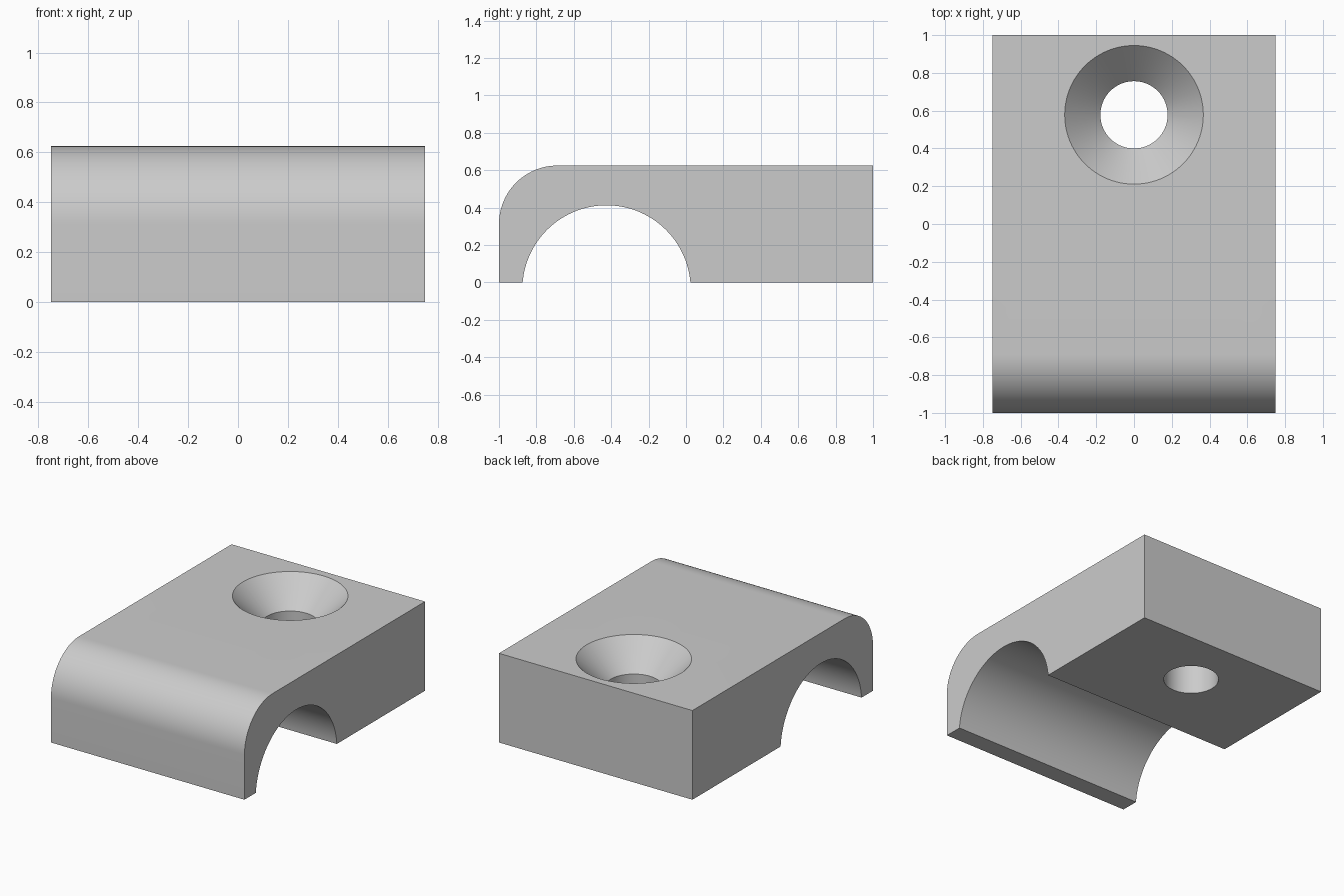
import bpy, bmesh
from math import radians, sin, cos, sqrt, asin, pi

old = bpy.data.objects.get("Cube")
if old:
    bpy.data.objects.remove(old, do_unlink=True)

WIDTH, HEIGHT = 1.5, 0.625
FILLET = HEIGHT / 2
ARCH_Y, ARCH_Z, ARCH_R = -0.425, -0.0375, 0.45
HOLE_Y, HOLE_R, SINK_R = 0.578, 0.178, 0.367

grey = bpy.data.materials.new("plain grey")
grey.use_nodes = True
grey.diffuse_color = (0.6, 0.6, 0.6, 1)
grey.node_tree.nodes["Principled BSDF"].inputs["Base Color"].default_value = (0.6, 0.6, 0.6, 1)


def arc(cy, cz, r, start, end, steps):
    angles = [start + (end - start) * i / steps for i in range(steps + 1)]
    return [(cy + r * cos(a), cz + r * sin(a)) for a in angles]


def make_object(name, bm):
    bmesh.ops.recalc_face_normals(bm, faces=bm.faces)
    mesh = bpy.data.meshes.new(name)
    bm.to_mesh(mesh)
    bm.free()
    mesh.materials.append(grey)
    ob = bpy.data.objects.new(name, mesh)
    bpy.context.collection.objects.link(ob)
    return ob


# Clamp body: side profile with rounded front edge and pipe arch, extruded across
tilt = asin(-ARCH_Z / ARCH_R)
profile = [(1, 0), (1, HEIGHT)]
profile += arc(-1 + FILLET, HEIGHT - FILLET, FILLET, pi / 2, pi, 24)
profile += [(-1, 0)]
profile += arc(ARCH_Y, ARCH_Z, ARCH_R, pi - tilt, tilt, 64)
bm = bmesh.new()
side = bm.faces.new([bm.verts.new((-WIDTH / 2, y, z)) for y, z in profile])
sweep = bmesh.ops.extrude_face_region(bm, geom=[side], use_keep_orig=True)
bmesh.ops.translate(bm, vec=(WIDTH, 0, 0),
                    verts=[v for v in sweep["geom"] if isinstance(v, bmesh.types.BMVert)])
body = make_object("clamp_body", bm)

# Countersunk screw hole: stacked rings form the cutter
sink_z = HEIGHT - (SINK_R - HOLE_R)
over = 0.05
rings = [(HOLE_R, -over), (HOLE_R, sink_z), (SINK_R + over, HEIGHT + over)]
bm = bmesh.new()
loops = [[bm.verts.new((x, y, z)) for x, y in arc(0, HOLE_Y, r, 0, 2 * pi, 96)[:-1]]
         for r, z in rings]
for low, high in zip(loops, loops[1:]):
    for i in range(len(low)):
        bm.faces.new((low[i - 1], low[i], high[i], high[i - 1]))
bm.faces.new(loops[0])
bm.faces.new(loops[-1])
cutter = make_object("screw_hole_cutter", bm)

cut = body.modifiers.new("screw hole", "BOOLEAN")
cut.operation = "DIFFERENCE"
cut.solver = "EXACT"
cut.object = cutter

# Apply the cut, then shade the curved faces smoothly
bpy.ops.object.select_all(action="DESELECT")
body.select_set(True)
bpy.context.view_layer.objects.active = body
bpy.ops.object.modifier_apply(modifier=cut.name)
bpy.data.objects.remove(cutter, do_unlink=True)
bpy.ops.object.shade_smooth_by_angle(angle=radians(30))
